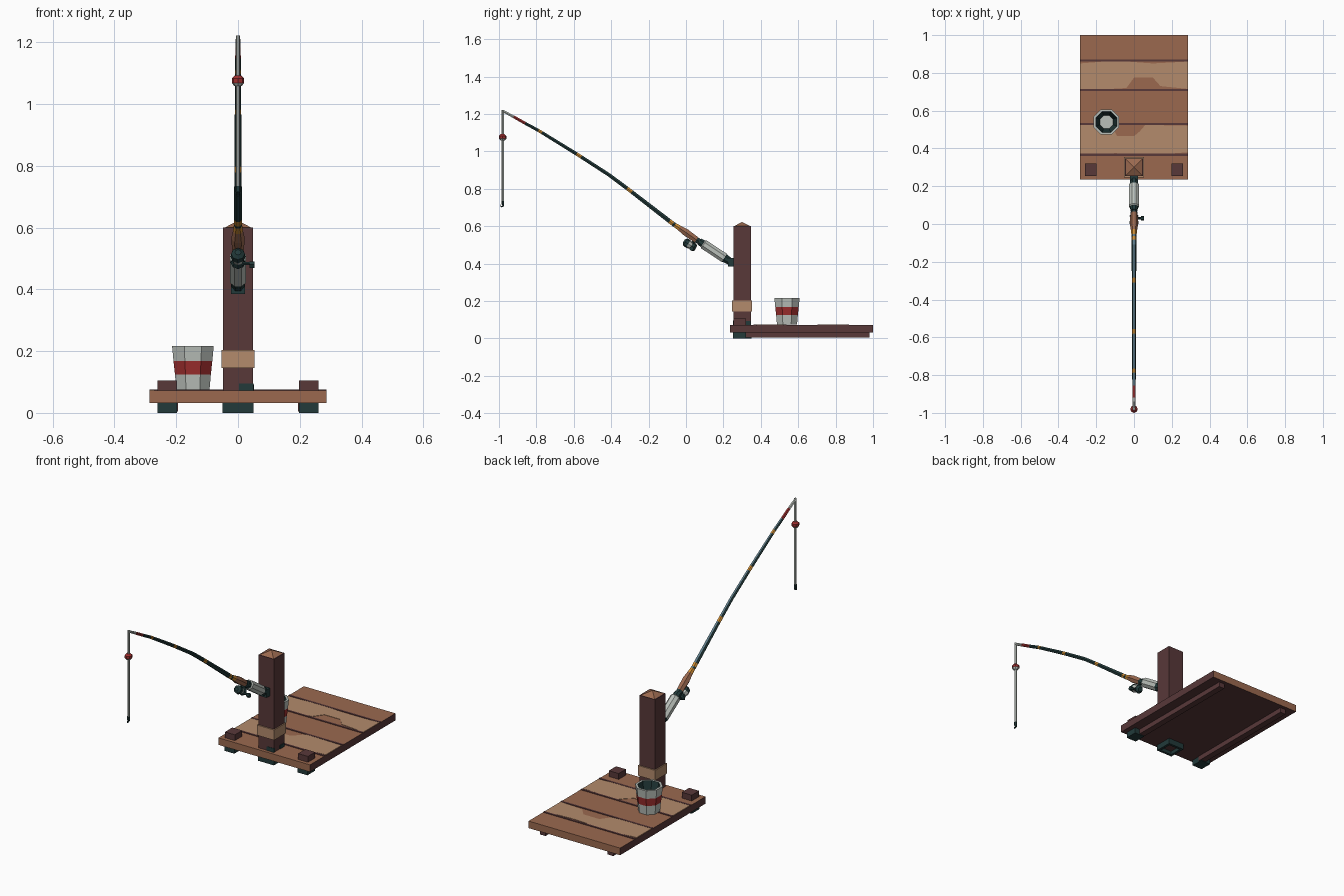
import bpy, bmesh, math
from mathutils import Vector

if "Cube" in bpy.data.objects:
    bpy.data.objects.remove(bpy.data.objects["Cube"])


def lin(c):
    c /= 255
    return c / 12.92 if c <= 0.04045 else ((c + 0.055) / 1.055) ** 2.4


PALETTE = {
    "dark wood": (88, 56, 57), "brown wood": (155, 105, 79), "tan wood": (179, 139, 108),
    "dark green": (34, 58, 58), "light grey": (186, 192, 186), "slate blue": (96, 126, 138),
    "red": (158, 46, 46), "amber": (208, 142, 52),
}
MATS = {}
for name, rgb in PALETTE.items():
    m = bpy.data.materials.new(name)
    m.diffuse_color = (*[lin(c) for c in rgb], 1)
    m.use_nodes = True
    m.node_tree.nodes["Principled BSDF"].inputs["Base Color"].default_value = m.diffuse_color
    MATS[name] = m


def finish(name, bm, mats):
    bmesh.ops.recalc_face_normals(bm, faces=bm.faces)
    me = bpy.data.meshes.new(name)
    bm.to_mesh(me)
    bm.free()
    for m in mats:
        me.materials.append(MATS[m])
    ob = bpy.data.objects.new(name, me)
    bpy.context.collection.objects.link(ob)
    return ob


def box(name, x, y, z, mat):
    bm = bmesh.new()
    bmesh.ops.create_cube(bm, size=1)
    for v in bm.verts:
        v.co = [a[0] + (c + 0.5) * (a[1] - a[0]) for a, c in zip((x, y, z), v.co)]
    return finish(name, bm, [mat])


def plate(name, outline, z0, z1, mat):
    bm = bmesh.new()
    f = bm.faces.new([bm.verts.new((x, y, z0)) for x, y in outline])
    ex = bmesh.ops.extrude_face_region(bm, geom=[f])["geom"]
    for v in ex:
        if isinstance(v, bmesh.types.BMVert):
            v.co.z = z1
    return finish(name, bm, [mat])


def tube(name, pts, sides=6, axis=None, turn=0.0, end=None):
    """pts: (x, y, z, radius, colour of the span that follows). 'rod' = two-tone span."""
    bm = bmesh.new()
    cos = [Vector(p[:3]) for p in pts]
    names = list(PALETTE)
    rings, n = [], len(pts)
    for i, p in enumerate(pts):
        t = Vector(axis) if axis else (cos[min(i + 1, n - 1)] - cos[max(i - 1, 0)]).normalized()
        u = Vector((1, 0, 0)) if abs(t.x) < 0.9 else Vector((0, 1, 0))
        u = (u - t * u.dot(t)).normalized()
        v = t.cross(u)
        angs = [turn + math.tau * k / sides for k in range(sides)]
        rings.append([bm.verts.new(cos[i] + p[3] * (u * math.cos(a) + v * math.sin(a))) for a in angs])
    for i in range(n - 1):
        for k in range(sides):
            j = (k + 1) % sides
            f = bm.faces.new((rings[i][k], rings[i][j], rings[i + 1][j], rings[i + 1][k]))
            col = pts[i][4]
            if col == "rod":
                mid = math.sin(turn + math.tau * (k + 0.5) / sides)
                col = "slate blue" if mid > 0.8 else "dark green"
            f.material_index = names.index(col)
    first = pts[0][4] if pts[0][4] != "rod" else "dark green"
    bm.faces.new(rings[0]).material_index = names.index(first)
    bm.faces.new(rings[-1]).material_index = names.index(end or pts[-2][4])
    return finish(name, bm, names)


# Deck: brown top and ends, dark sides and underside
deck = box("deck", (-0.287, 0.287), (0.235, 1.0), (0.032, 0.072), "brown wood")
deck.data.materials.append(MATS["dark wood"])
for f in deck.data.polygons:
    if abs(f.normal.x) > 0.5 or f.normal.z < -0.5:
        f.material_index = 1

# Lighter planks with wavy worn edges, and narrow seams
plate("far_light_plank", [(-0.285, 0.705), (-0.04, 0.72), (0.0, 0.775), (0.1, 0.775), (0.14, 0.73),
      (0.285, 0.715), (0.285, 0.86), (0.1, 0.85), (-0.1, 0.865), (-0.285, 0.85)], 0.071, 0.074, "tan wood")
plate("near_light_plank", [(-0.285, 0.36), (-0.1, 0.375), (0.1, 0.365), (0.285, 0.38), (0.285, 0.52),
      (0.06, 0.525), (0.03, 0.49), (0.0, 0.465), (-0.09, 0.465), (-0.12, 0.525), (-0.285, 0.53)],
      0.071, 0.074, "tan wood")
for i, y in enumerate((0.367, 0.53, 0.71, 0.865)):
    box(f"plank_seam_{i}", (-0.286, 0.286), (y - 0.006, y + 0.006), (0.071, 0.075), "dark wood")

# Runners, feet and corner blocks
for side, s in (("left", -1), ("right", 1)):
    xs = sorted((s * 0.198, s * 0.26))
    box(f"{side}_runner", sorted((s * 0.195, s * 0.23)), (0.3, 0.98), (0.004, 0.033), "dark wood")
    box(f"{side}_foot", xs, (0.25, 0.32), (0, 0.033), "dark green")
    box(f"{side}_corner_block", xs, (0.255, 0.32), (0.07, 0.105), "dark wood")

# Post with ring foot, collar, pointed cap and moss
for s in (-1, 1):
    box("post_foot_side", sorted((s * 0.036, s * 0.05)), (0.25, 0.35), (0, 0.033), "dark green")
    y = 0.3 + s * 0.043
    box("post_foot_end", (-0.036, 0.036), (y - 0.007, y + 0.007), (0, 0.033), "dark green")
box("post", (-0.048, 0.048), (0.253, 0.347), (0.02, 0.6), "dark wood")
box("post_collar", (-0.054, 0.054), (0.246, 0.354), (0.145, 0.203), "tan wood")
q = math.pi / 4
tube("post_cap", [(0, 0.3, 0.598, 0.066, "brown wood"), (0, 0.3, 0.622, 0.001, "brown wood")], 4, (0, 0, 1), q)
box("moss_front", (0.004, 0.05), (0.251, 0.262), (0.07, 0.095), "dark green")
box("moss_side", (0.04, 0.051), (0.305, 0.345), (0.07, 0.092), "dark green")

# Bait bucket: open, red band, dark inside
bx, by = -0.146, 0.54
profile = [(0.073, 0.058, "light grey"), (0.125, 0.063, "red"), (0.168, 0.068, "light grey"),
           (0.216, 0.073, "light grey"), (0.216, 0.06, "dark green"), (0.09, 0.037, "dark green")]
tube("bait_bucket", [(bx, by, z, r, c) for z, r, c in profile], 8, (0, 0, 1), math.pi / 8, "light grey")

# Rod holder on the post
box("holder_bracket", (-0.022, 0.022), (0.225, 0.256), (0.385, 0.43), "dark green")
tube("holder_tube", [(0, 0.25, 0.402, 0.02, "dark green"), (0, 0.21, 0.427, 0.024, "dark green"),
     (0, 0.205, 0.43, 0.028, "light grey"), (0, 0.095, 0.503, 0.028, "light grey"),
     (0, 0.09, 0.506, 0.022, "dark green"), (0, 0.07, 0.519, 0.02, "dark green")], 8, None, math.pi / 8)

# Rod: grip, two-tone blank with amber bindings, red and grey tip
rod = [(0.075, 0.515, 0.014, "dark green"), (0.056, 0.527, 0.019, "brown wood"),
       (-0.0, 0.566, 0.022, "brown wood"), (-0.035, 0.59, 0.016, "amber"), (-0.06, 0.606, 0.0135, "rod"),
       (-0.07, 0.613, 0.0135, "amber"), (-0.088, 0.627, 0.0135, "rod"),
       (-0.29, 0.783, 0.0115, "amber"), (-0.315, 0.802, 0.0115, "rod"), (-0.41, 0.873, 0.011, "rod"),
       (-0.56, 0.97, 0.0105, "amber"), (-0.585, 0.986, 0.0105, "rod"),
       (-0.77, 1.1, 0.0095, "amber"), (-0.79, 1.112, 0.0095, "rod"),
       (-0.86, 1.15, 0.009, "red"), (-0.922, 1.185, 0.0085, "light grey"), (-0.98, 1.216, 0.007, "light grey")]
tube("fishing_rod", [(0, *p) for p in rod], 6)

# Reel under the grip, with a crank on the right
tube("reel_stem", [(0, 0.055, 0.53, 0.009, "dark green"), (0, 0.028, 0.5, 0.009, "dark green")], 4)
tube("reel_body", [(0, 0.053, 0.482, 0.014, "dark green"), (0, 0.043, 0.487, 0.024, "dark green"),
     (0, 0.03, 0.494, 0.018, "light grey"), (0, 0.012, 0.505, 0.024, "dark green"),
     (0, -0.004, 0.515, 0.022, "dark green"), (0, -0.012, 0.52, 0.01, "dark green")], 8)
tube("reel_crank", [(0, 0.03, 0.484, 0.006, "dark green"), (0.046, 0.03, 0.484, 0.006, "dark green")], 6)
tube("crank_knob", [(0.038, 0.03, 0.48, 0.012, "dark green"), (0.054, 0.03, 0.48, 0.012, "dark green")], 6)

# Line, float, weight and hook
L = -0.98
tube("fishing_line", [(0, L, 1.222, 0.007, "light grey"), (0, L, 0.725, 0.007, "light grey")], 6)
tube("float", [(0, L, 1.058, 0.012, "light grey"), (0, L, 1.068, 0.02, "red"), (0, L, 1.082, 0.02, "red"),
     (0, L, 1.092, 0.01, "red")], 8)
tube("hook", [(0, L, 0.735, 0.009, "dark green"), (0, L, 0.718, 0.008, "dark green"),
     (0, L + 0.003, 0.707, 0.005, "dark green"), (0, L - 0.008, 0.703, 0.004, "dark green"),
     (0, L - 0.012, 0.714, 0.002, "dark green")], 6)
